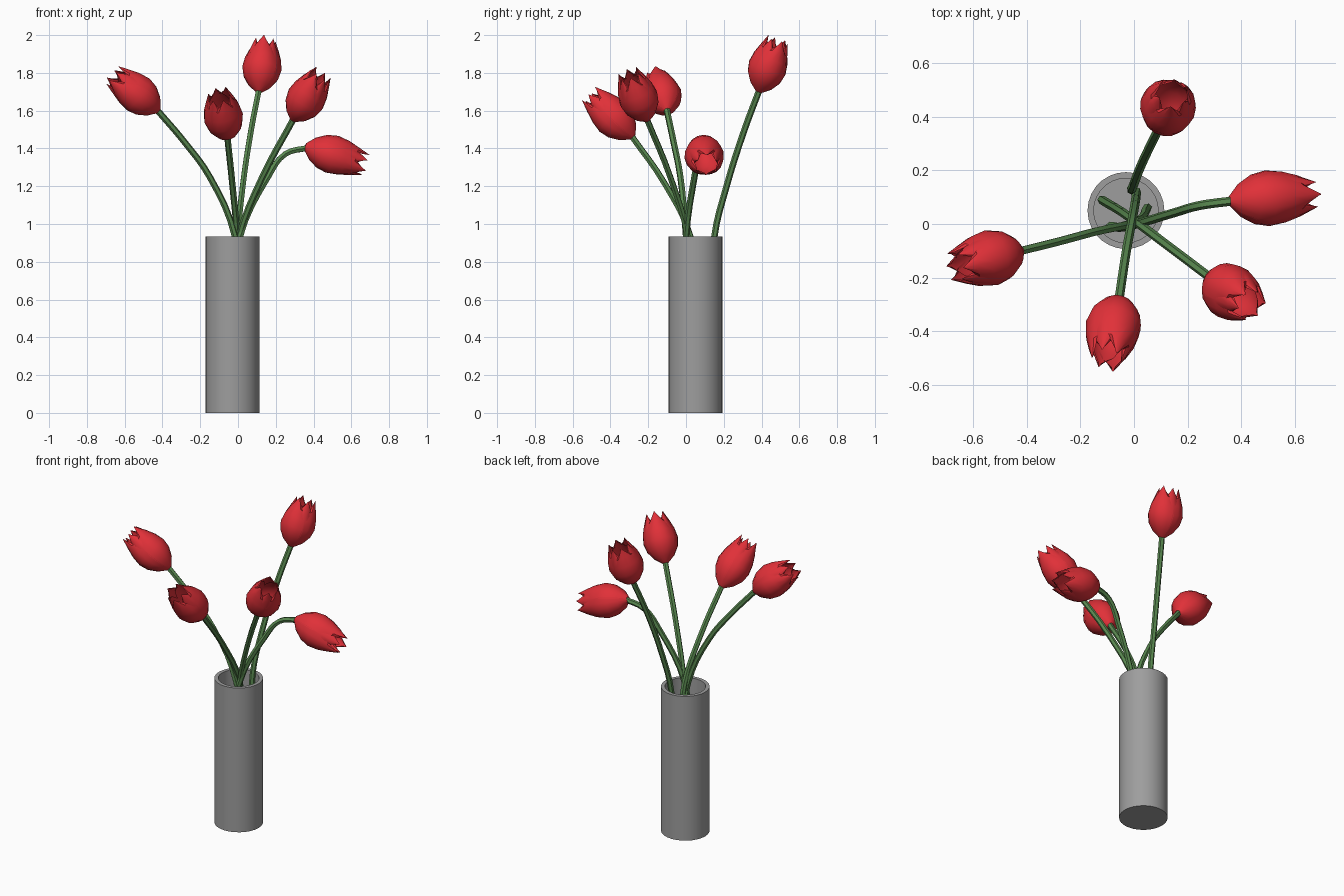
import bpy, bmesh, math
from mathutils import Vector

if "Cube" in bpy.data.objects:
    bpy.data.objects.remove(bpy.data.objects["Cube"])


def material(name, rgb):
    m = bpy.data.materials.new(name)
    m.diffuse_color = (*rgb, 1)
    m.use_nodes = True
    m.node_tree.nodes["Principled BSDF"].inputs["Base Color"].default_value = m.diffuse_color
    return m


RED = material("petal red", (0.75, 0.03, 0.04))
GREEN = material("stem green", (0.10, 0.25, 0.08))
GREY = material("vase grey", (0.34, 0.34, 0.34))


def finish(name, bm, mat, angle):
    me = bpy.data.meshes.new(name)
    bm.to_mesh(me)
    bm.free()
    ob = bpy.data.objects.new(name, me)
    bpy.context.collection.objects.link(ob)
    me.materials.append(mat)
    bpy.ops.object.select_all(action='DESELECT')
    ob.select_set(True)
    bpy.context.view_layer.objects.active = ob
    bpy.ops.object.shade_smooth_by_angle(angle=math.radians(angle))
    return ob


# vase: a hollow lathe, closed by outer bottom and inner floor
def make_vase(cx, cy, sides=28):
    bm = bmesh.new()
    rings = []
    for r, z in [(0.143, 0), (0.143, 0.935), (0.12, 0.935), (0.12, 0.03)]:
        rings.append([bm.verts.new((cx + r * math.cos(2 * math.pi * i / sides),
                                    cy + r * math.sin(2 * math.pi * i / sides), z))
                      for i in range(sides)])
    for a, b in zip(rings, rings[1:]):
        for i in range(sides):
            j = (i + 1) % sides
            bm.faces.new((a[i], a[j], b[j], b[i]))
    bm.faces.new(rings[0][::-1])
    bm.faces.new(rings[-1])
    finish("vase", bm, GREY, 30)


# stem: a six-sided tube along a smooth path
def make_stem(name, points):
    cu = bpy.data.curves.new(name, 'CURVE')
    cu.dimensions = '3D'
    cu.resolution_u = 4
    cu.bevel_depth = 0.017
    cu.bevel_resolution = 1
    cu.use_fill_caps = True
    sp = cu.splines.new('BEZIER')
    sp.bezier_points.add(len(points) - 1)
    for bp, co in zip(sp.bezier_points, points):
        bp.co = co
        bp.handle_left_type = bp.handle_right_type = 'AUTO'
    cu.materials.append(GREEN)
    ob = bpy.data.objects.new(name, cu)
    bpy.context.collection.objects.link(ob)
    bpy.ops.object.select_all(action='DESELECT')
    ob.select_set(True)
    bpy.context.view_layer.objects.active = ob
    bpy.ops.object.convert(target='MESH')
    bpy.ops.object.shade_smooth_by_angle(angle=math.radians(35))


# petal rows: height, radius, half width in degrees
PETAL = [(0.0, 0.018, 62), (0.12, 0.062, 62), (0.28, 0.094, 62), (0.45, 0.106, 62),
         (0.64, 0.097, 58), (0.82, 0.078, 46), (1.0, 0.058, 7)]


# bloom: three inner and three outer overlapping petals around the axis
def make_bloom(name, base, tip, turn):
    base, tip = Vector(base), Vector(tip)
    axis = tip - base
    length = axis.length
    rot = axis.to_track_quat('Z', 'Y')
    bm = bmesh.new()
    cols = 6
    for k in range(6):
        outer = k % 2
        scale = 1.0 if outer else 0.93
        mid = math.radians(turn + 60 * k)
        rows = []
        for t, r, w in PETAL:
            row = []
            for c in range(cols + 1):
                u = 2 * c / cols - 1
                a = mid + math.radians(w) * u
                rr = r * scale * (1 - 0.06 * u * u)
                h = length * t * (1.0 if outer else 0.98)
                h -= 0.02 * t * u * u
                p = Vector((rr * math.cos(a), rr * math.sin(a), h))
                row.append(bm.verts.new(base + rot @ p))
            rows.append(row)
        for a, b in zip(rows, rows[1:]):
            for c in range(cols):
                bm.faces.new((a[c], a[c + 1], b[c + 1], b[c]))
    finish(name, bm, RED, 25)


# each flower: stem path from vase floor to bloom base, bloom tip, petal turn
FLOWERS = {
    "left": ([(0.05, 0.06, 0.05), (-0.015, 0.0, 0.93), (-0.15, -0.03, 1.25),
              (-0.28, -0.065, 1.43), (-0.42, -0.10, 1.60)], (-0.67, -0.16, 1.79), 20),
    "front": ([(0.01, 0.12, 0.05), (-0.005, 0.025, 0.93), (-0.03, -0.11, 1.21),
               (-0.055, -0.28, 1.46)], (-0.10, -0.51, 1.69), 0),
    "back": ([(-0.01, 0.13, 0.05), (0.0, 0.15, 0.93), (0.025, 0.215, 1.2),
              (0.07, 0.31, 1.5), (0.11, 0.385, 1.70)], (0.145, 0.49, 1.98), 40),
    "front_right": ([(-0.12, 0.09, 0.05), (0.005, 0.01, 0.93), (0.125, -0.08, 1.24),
                     (0.29, -0.205, 1.55)], (0.44, -0.305, 1.80), 10),
    "right": ([(-0.09, -0.01, 0.05), (0.01, 0.0, 0.93), (0.16, 0.045, 1.25),
               (0.25, 0.07, 1.37), (0.355, 0.085, 1.41)], (0.68, 0.11, 1.31), 30),
}

make_vase(-0.03, 0.05)
for side, (path, tip, turn) in FLOWERS.items():
    top = Vector(path[-1])
    end = top + (Vector(tip) - top) * 0.06
    make_stem(side + "_stem", path[:-1] + [tuple(end)])
    make_bloom(side + "_bloom", top, tip, turn)
